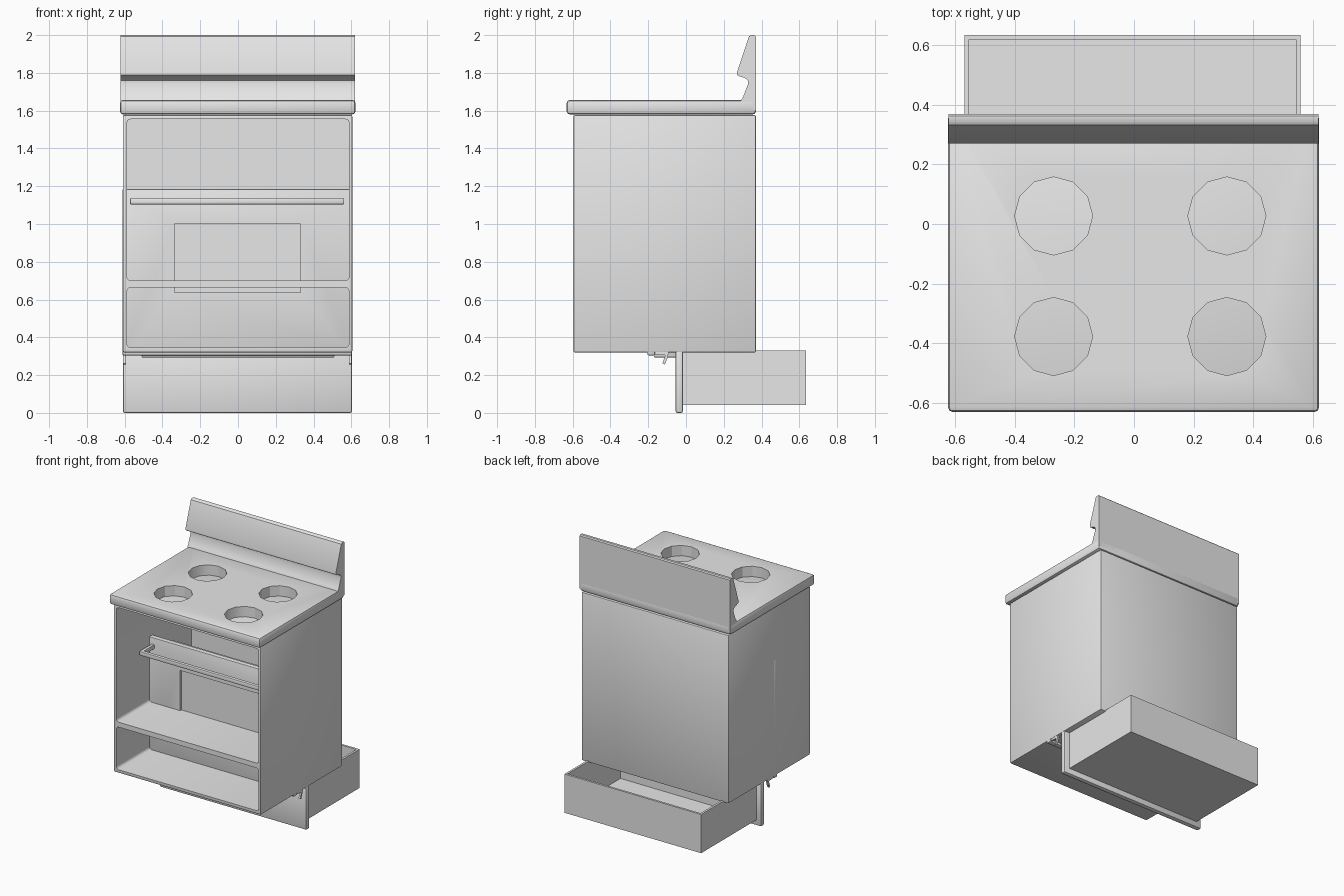
import bpy
import bmesh
from math import radians
from mathutils import Matrix, Vector

cube = bpy.data.objects.get("Cube")
if cube:
    bpy.data.objects.remove(cube, do_unlink=True)

grey = bpy.data.materials.new("plain grey")
grey.use_nodes = True
grey.diffuse_color = (0.8, 0.8, 0.8, 1)
grey.node_tree.nodes["Principled BSDF"].inputs["Base Color"].default_value = (0.8, 0.8, 0.8, 1)


def finish(name, bm):
    bmesh.ops.recalc_face_normals(bm, faces=bm.faces)
    mesh = bpy.data.meshes.new(name)
    bm.to_mesh(mesh)
    bm.free()
    mesh.materials.append(grey)
    obj = bpy.data.objects.new(name, mesh)
    bpy.context.collection.objects.link(obj)
    return obj


def activate(obj):
    bpy.ops.object.select_all(action='DESELECT')
    obj.select_set(True)
    bpy.context.view_layer.objects.active = obj


def smooth(obj):
    activate(obj)
    bpy.ops.object.shade_smooth_by_angle(angle=radians(35))


def box(name, x, y, z, bevel=0.0, along=None, segments=2):
    """Box from axis ranges; 'along' limits the rounding to edges on one axis."""
    bm = bmesh.new()
    bmesh.ops.create_cube(bm, size=1)
    for v in bm.verts:
        v.co = Vector([r[0] if c < 0 else r[1] for c, r in zip(v.co, (x, y, z))])
    if bevel:
        edges = [e for e in bm.edges if along is None
                 or abs((e.verts[0].co - e.verts[1].co)[along]) > 1e-4]
        bmesh.ops.bevel(bm, geom=edges, offset=bevel, segments=segments,
                        profile=0.5, affect='EDGES')
    obj = finish(name, bm)
    if bevel:
        smooth(obj)
    return obj


def extrude_x(name, points, x0, x1):
    """Sweep a (y, z) profile along x."""
    bm = bmesh.new()
    face = bm.faces.new([bm.verts.new((x0, y, z)) for y, z in points])
    new = bmesh.ops.extrude_face_region(bm, geom=[face])["geom"]
    bmesh.ops.translate(bm, vec=(x1 - x0, 0, 0),
                        verts=[g for g in new if isinstance(g, bmesh.types.BMVert)])
    return finish(name, bm)


def cut(target, cutter):
    mod = target.modifiers.new("cut", 'BOOLEAN')
    mod.operation = 'DIFFERENCE'
    mod.solver = 'EXACT'
    mod.object = cutter
    activate(target)
    bpy.ops.object.modifier_apply(modifier=mod.name)
    bpy.data.objects.remove(cutter, do_unlink=True)


# Cabinet with an oven cavity and a drawer cavity, open at the front
cabinet = box("cabinet", (-0.61, 0.605), (-0.595, 0.37), (0.32, 1.577), 0.008)
for low, high in ((0.70, 1.555), (0.345, 0.663)):
    cut(cabinet, box("cavity_cutter", (-0.588, 0.588), (-0.8, 0.29), (low, high), 0.02, 1, 3))
smooth(cabinet)

# Cooktop with four burner wells
cooktop = box("cooktop", (-0.625, 0.622), (-0.632, 0.37), (1.58, 1.657), 0.017)
for bx in (-0.27, 0.312):
    for by in (-0.378, 0.027):
        bm = bmesh.new()
        bmesh.ops.create_cone(bm, cap_ends=True, segments=12, radius1=0.131, radius2=0.131,
                              depth=0.4, matrix=Matrix.Translation((bx, by, 1.6)))
        cut(cooktop, finish("burner_cutter", bm))
smooth(cooktop)

# Backsplash with an overhanging sloped panel
backsplash = extrude_x("backsplash", [
    (0.37, 1.6), (0.37, 1.993), (0.363, 2.0), (0.343, 2.0), (0.333, 1.993),
    (0.27, 1.803), (0.271, 1.789), (0.28, 1.783), (0.312, 1.773), (0.327, 1.76),
    (0.329, 1.742), (0.302, 1.672), (0.292, 1.656), (0.285, 1.6)], -0.623, 0.62)
smooth(backsplash)

# Oven door, set inside the cabinet, with a recessed window
door = box("oven_door", (-0.6115, 0.603), (-0.205, -0.165), (0.305, 1.185), 0.006)
cut(door, box("window_cutter", (-0.335, 0.33), (-0.4, -0.19), (0.637, 1.0)))
smooth(door)
box("door_inner_panel", (-0.51, 0.51), (-0.17, -0.04), (0.293, 1.12), 0.006)

# Door handle on two end brackets
box("door_handle", (-0.572, 0.562), (-0.35, -0.322), (1.104, 1.136), 0.006)
for hx in (-0.56, 0.55):
    box("handle_bracket", (hx - 0.012, hx + 0.012), (-0.33, -0.2), (1.104, 1.136), 0.004)

# Hinge hooks under the door
for hx in (-0.601, 0.594):
    extrude_x("hinge_hook", [(-0.165, 0.31), (-0.165, 0.33), (-0.09, 0.33), (-0.097, 0.295),
                             (-0.112, 0.257), (-0.125, 0.262), (-0.11, 0.305)],
              hx - 0.007, hx + 0.007)

# Drawer front and open-topped drawer box
box("drawer_front", (-0.61, 0.603), (-0.055, -0.016), (0.0, 0.33), 0.01)
drawer = box("drawer_box", (-0.57, 0.56), (-0.02, 0.635), (0.042, 0.331))
cut(drawer, box("drawer_cutter", (-0.554, 0.544), (-0.004, 0.619), (0.058, 0.6)))
